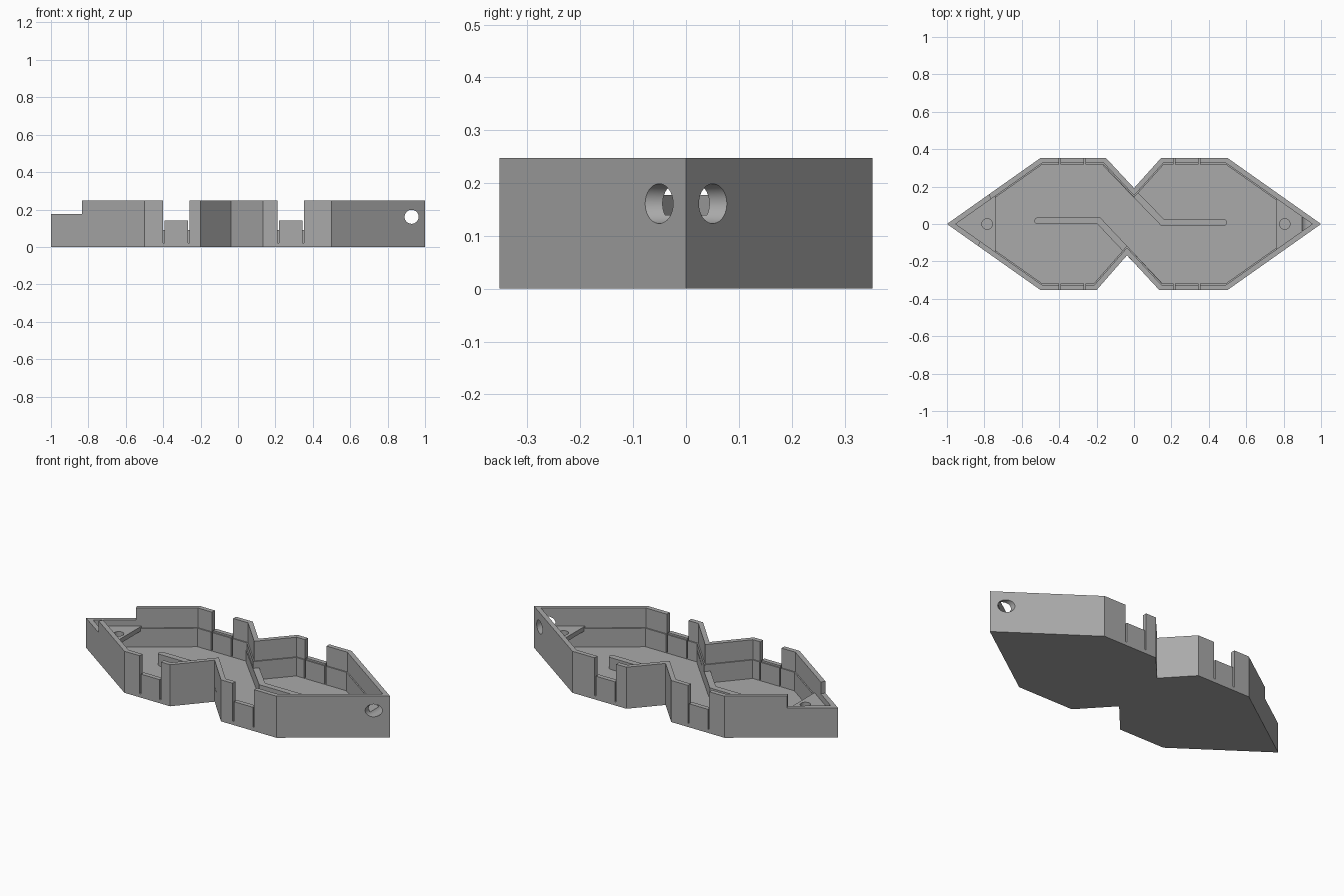
import bpy, bmesh, math
from mathutils import Vector

if "Cube" in bpy.data.objects:
    bpy.data.objects.remove(bpy.data.objects["Cube"])

grey = bpy.data.materials.new("mid grey")
grey.diffuse_color = (0.40, 0.40, 0.40, 1)
grey.use_nodes = True
grey.node_tree.nodes["Principled BSDF"].inputs["Base Color"].default_value = grey.diffuse_color


def prism(name, pts, z0, z1):
    """Extrude a flat outline between two heights."""
    bm = bmesh.new()
    face = bm.faces.new([bm.verts.new((x, y, z0)) for x, y in pts])
    out = bmesh.ops.extrude_face_region(bm, geom=[face])
    top = [g for g in out["geom"] if isinstance(g, bmesh.types.BMVert)]
    bmesh.ops.translate(bm, verts=top, vec=(0, 0, z1 - z0))
    bmesh.ops.recalc_face_normals(bm, faces=bm.faces)
    me = bpy.data.meshes.new(name)
    bm.to_mesh(me)
    bm.free()
    ob = bpy.data.objects.new(name, me)
    bpy.context.collection.objects.link(ob)
    me.materials.append(grey)
    return ob


def box(name, x0, x1, y0, y1, z0, z1):
    return prism(name, [(x0, y0), (x1, y0), (x1, y1), (x0, y1)], z0, z1)


def cylinder(name, r, depth, loc, rot=(0, 0, 0)):
    bpy.ops.mesh.primitive_cylinder_add(vertices=40, radius=r, depth=depth, location=loc, rotation=rot)
    ob = bpy.context.object
    ob.name = name
    ob.data.materials.append(grey)
    return ob


def boolean(ob, other, op="DIFFERENCE"):
    """Apply a boolean and remove the helper."""
    mod = ob.modifiers.new("cut", "BOOLEAN")
    mod.operation = op
    mod.solver = "EXACT"
    mod.object = other
    bpy.context.view_layer.objects.active = ob
    bpy.ops.object.modifier_apply(modifier=mod.name)
    bpy.data.objects.remove(other)


def inset(pts, d):
    """Mitred inward offset of a counter-clockwise outline."""
    res = []
    n = len(pts)
    for i in range(n):
        a, b, c = (Vector(pts[(i + k) % n]) for k in (-1, 0, 1))
        e, f = (b - a).normalized(), (c - b).normalized()
        n1, n2 = Vector((-e.y, e.x)), Vector((-f.y, f.x))
        res.append(tuple(b + (n1 + n2) * d / (1 + n1.dot(n2))))
    return res


def fence_outline(a, b, c, w):
    """Bent strip a-b-c with a round end at c."""
    a, b, c = Vector(a), Vector(b), Vector(c)
    e, f = (b - a).normalized(), (c - b).normalized()
    n1, n2 = Vector((-e.y, e.x)), Vector((-f.y, f.x))
    m = (n1 + n2) * w / (1 + n1.dot(n2))
    cap = [c - f * w + w * (f * math.sin(t) - n2 * math.cos(t))
           for t in (math.pi * k / 10 for k in range(11))]
    return [tuple(p) for p in [a - n1 * w, b - m] + cap + [b + m, a + n1 * w]]


H, FLOOR, SHELF = 0.247, 0.02, 0.14
outline = [(-1, 0), (-0.5, -0.353), (-0.2, -0.353), (-0.037, -0.167), (0.135, -0.353), (0.5, -0.353),
           (1, 0), (0.5, 0.353), (0.145, 0.353), (0, 0.192), (-0.15, 0.353), (-0.5, 0.353)]

# Tray shell with a stepped cavity
tray = prism("tray", outline, 0, H)
boolean(tray, prism("cavity_upper", inset(outline, 0.027), 0.13, H + 0.1))
boolean(tray, prism("cavity_lower", inset(outline, 0.034), FLOOR, 0.135))

# Side openings with flexible tabs between narrow slits
for x0, x1 in ((-0.4, -0.26), (0.212, 0.354)):
    for s in (-1, 1):
        y0, y1 = sorted((s * 0.31, s * 0.4))
        boolean(tray, box("opening", x0, x1, y0, y1, 0.14, H + 0.1))
        for x in (x0, x1 - 0.008):
            boolean(tray, box("slit", x, x + 0.008, y0, y1, 0.022, 0.15))

# Lowered rim around the left tip
boolean(tray, prism("rim_cut", [(-1.1, -0.2), (-0.86, -0.16), (-0.815, -0.08),
                                (-0.76, 0.12), (-0.8, 0.22), (-1.1, 0.2)], 0.177, H + 0.1))

# Corner shelves with a screw hole each
shelves = []
for s, edge, hole, name in ((-1, 0.74, 0.785, "left_shelf"), (1, 0.76, 0.806, "right_shelf")):
    y = (0.96 - edge) * 0.706
    pts = [(s * edge, -y), (s * 0.96, 0), (s * edge, y)]
    shelf = prism(name, pts, SHELF - 0.027, SHELF)
    boolean(shelf, cylinder("screw_cut", 0.028, 0.2, (s * hole, 0, SHELF)))
    shelves.append(shelf)

# Cord hole through the right tip
for ob in (tray, shelves[1]):
    boolean(ob, cylinder("cord_cut", 0.0375, 0.5, (0.928, 0, 0.161), (math.pi / 2, 0, 0)))

# Low dividers that continue the waist walls into the chambers
upper = prism("upper_divider", fence_outline((-0.155, 0.325), (0.153, 0.008), (0.497, 0.008), 0.0175),
              FLOOR - 0.005, 0.09)
lower = prism("lower_divider", fence_outline((0.135, -0.325), (-0.188, 0.017), (-0.533, 0.017), 0.0175),
              FLOOR - 0.005, 0.09)

# Smooth the round surfaces only
for ob in (tray, *shelves, upper, lower):
    bpy.ops.object.select_all(action="DESELECT")
    ob.select_set(True)
    bpy.context.view_layer.objects.active = ob
    bpy.ops.object.shade_smooth_by_angle(angle=math.radians(30))
